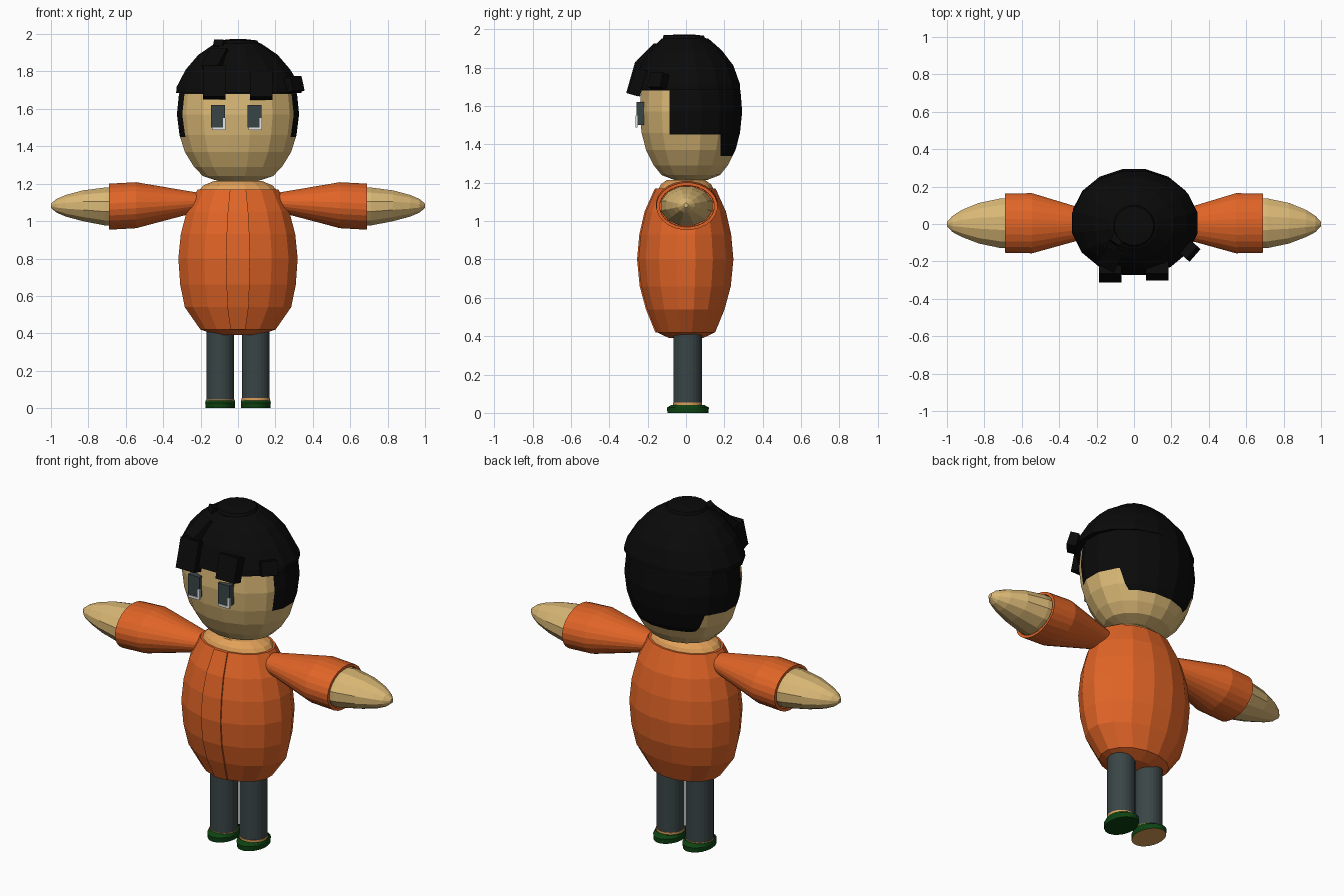
import bpy, bmesh, math
from mathutils import Matrix, Vector

if "Cube" in bpy.data.objects:
    bpy.data.objects.remove(bpy.data.objects["Cube"])


def material(name, rgb):
    m = bpy.data.materials.new(name)
    m.diffuse_color = (*rgb, 1)
    m.use_nodes = True
    m.node_tree.nodes["Principled BSDF"].inputs["Base Color"].default_value = m.diffuse_color
    return m


SKIN = material("skin", (0.70, 0.48, 0.18))
TAN = material("tan", (0.74, 0.35, 0.10))
ORANGE = material("orange_cloth", (0.75, 0.128, 0.02))
BLACK = material("black_hair", (0.003, 0.003, 0.003))
SLATE = material("slate", (0.042, 0.060, 0.062))
GREEN = material("dark_green", (0.004, 0.055, 0.006))
WHITE = material("white", (0.85, 0.85, 0.85))


def finish(bm, name, *mats):
    bmesh.ops.recalc_face_normals(bm, faces=bm.faces)
    me = bpy.data.meshes.new(name)
    bm.to_mesh(me)
    bm.free()
    for m in mats:
        me.materials.append(m)
    ob = bpy.data.objects.new(name, me)
    bpy.context.collection.objects.link(ob)
    return ob


def loft(rings, n, axis="z", sign=1):
    """Capped stack of ellipses: (position, radius a, radius b, centre a, centre b)."""
    bm = bmesh.new()
    rows = []
    for t, ra, rb, ca, cb in rings:
        row = []
        for i in range(n):
            ang = 2 * math.pi * (i + 0.5) / n
            a, b = ca + ra * math.cos(ang), cb + rb * math.sin(ang)
            row.append(bm.verts.new((a, b, t) if axis == "z" else (sign * t, a, b)))
        rows.append(row)
    for lo, hi in zip(rows, rows[1:]):
        for i in range(n):
            j = (i + 1) % n
            bm.faces.new((lo[i], lo[j], hi[j], hi[i]))
    bm.faces.new(rows[0])
    bm.faces.new(rows[-1])
    bmesh.ops.recalc_face_normals(bm, faces=bm.faces)
    return bm


def box(name, centre, size, mat, tilt=0, turn=0):
    bm = bmesh.new()
    mx = (Matrix.Translation(centre) @ Matrix.Rotation(turn, 4, "Z")
          @ Matrix.Rotation(tilt, 4, "X") @ Matrix.Diagonal((*size, 1)))
    bmesh.ops.create_cube(bm, size=1, matrix=mx)
    return finish(bm, name, mat)


# Head with hair painted on the sides and back
head_profile = [(1.215, 0.11), (1.24, 0.19), (1.29, 0.24), (1.37, 0.29), (1.46, 0.319),
                (1.57, 0.333), (1.68, 0.322), (1.78, 0.27), (1.86, 0.20), (1.92, 0.10)]
bm = loft([(z, r, r * 0.82, 0, 0.025) for z, r in head_profile], 16)
for co, no in (((0, -0.085, 0), (0, 1, 0)), ((0, 0.18, 0), (0, 1, 0)),
               ((0, 0, 1.45), (0, 0, 1)), ((0, 0, 1.34), (0, 0, 1))):
    bmesh.ops.bisect_plane(bm, geom=bm.verts[:] + bm.edges[:] + bm.faces[:],
                           plane_co=co, plane_no=no)
for f in bm.faces:
    c = f.calc_center_median()
    side = c.y > -0.085 and c.z > 1.45
    back = c.y > 0.18 and c.z > 1.34
    f.material_index = int(side or back or c.z > 1.69)
finish(bm, "head", SKIN, BLACK)

# Flared hair cap and crown
finish(loft([(1.685, 0.342, 0.283, 0.005, 0.005), (1.715, 0.340, 0.278, 0.004, 0.008),
             (1.81, 0.285, 0.247, 0, 0.005), (1.89, 0.215, 0.19, 0, 0),
             (1.95, 0.125, 0.125, 0, -0.005), (1.962, 0.06, 0.06, 0, -0.005)], 16),
       "hair_cap", BLACK)
finish(loft([(1.94, 0.12, 0.12, 0, -0.01), (1.966, 0.105, 0.105, 0, -0.01),
             (1.973, 0.04, 0.04, 0, -0.01)], 16), "hair_crown", BLACK)

# Fringe locks
box("fringe_lock_left", (-0.127, -0.257, 1.74), (0.12, 0.065, 0.17), BLACK, -0.28)
box("fringe_lock_right", (0.125, -0.252, 1.725), (0.12, 0.065, 0.14), BLACK, -0.28)
box("temple_lock", (0.30, -0.145, 1.73), (0.09, 0.05, 0.08), BLACK, -0.28, 0.85)
box("upper_lock", (-0.12, -0.175, 1.86), (0.10, 0.05, 0.14), BLACK, -0.85, -0.5)
box("crown_tuft", (-0.09, -0.08, 1.945), (0.06, 0.06, 0.035), BLACK, -0.3, -0.6)

# Eyes: dark blocks with a pale corner
for side, x in (("left", -0.107), ("right", 0.088)):
    box("eye_" + side, (x, -0.238, 1.56), (0.076, 0.040, 0.12), SLATE)
    box("eye_white_bottom_" + side, (x + 0.003, -0.258, 1.494), (0.072, 0.008, 0.014), WHITE)
    box("eye_white_side_" + side, (x + 0.034, -0.258, 1.52), (0.012, 0.008, 0.06), WHITE)

# Neck
finish(loft([(1.16, 0.215, 0.150, 0, 0), (1.19, 0.19, 0.135, 0, 0),
             (1.215, 0.13, 0.10, 0, 0)], 16), "neck", TAN)

# Jacket body with raised front placket
body = [(0.39, 0.11, 0.09), (0.42, 0.205, 0.155), (0.54, 0.29, 0.205), (0.66, 0.315, 0.238),
        (0.80, 0.325, 0.252), (0.93, 0.312, 0.24), (1.05, 0.28, 0.212), (1.17, 0.22, 0.157)]
bm = loft([(z, rx, ry, 0, 0) for z, rx, ry in body], 16)
front = [f for f in bm.faces if abs(f.calc_center_median().x) < 0.01 and f.normal.y < -0.7]
new = bmesh.ops.extrude_face_region(bm, geom=front)["geom"]
bmesh.ops.delete(bm, geom=front, context="FACES_ONLY")
bmesh.ops.translate(bm, vec=Vector((0, -0.008, 0)),
                    verts=[g for g in new if isinstance(g, bmesh.types.BMVert)])
finish(bm, "jacket", ORANGE)

# Arms, legs and shoes on both sides
for side, s in (("left", -1), ("right", 1)):
    finish(loft([(0.17, 0.05, 0.045, 0, 1.105), (0.23, 0.07, 0.055, 0, 1.10),
                 (0.545, 0.162, 0.124, 0.004, 1.085), (0.69, 0.160, 0.124, 0.005, 1.077),
                 (0.69, 0.143, 0.108, 0.005, 1.077), (0.66, 0.142, 0.107, 0.005, 1.077)],
                24, "x", s), "sleeve_" + side, ORANGE)
    finish(loft([(0.62, 0.139, 0.105, 0.004, 1.078), (0.71, 0.138, 0.105, 0.004, 1.078),
                 (0.83, 0.112, 0.085, 0.004, 1.082), (0.92, 0.075, 0.060, 0.003, 1.082),
                 (0.97, 0.045, 0.038, 0, 1.082), (1.0, 0.012, 0.012, 0, 1.082)],
                12, "x", s), "hand_" + side, SKIN)
    x = s * 0.095
    finish(loft([(0.035, 0.075, 0.075, x, 0.008), (0.45, 0.075, 0.075, x, 0.008)], 24),
           "leg_" + side, SLATE)
    top = 0.054 if s > 0 else 0.046
    finish(loft([(0.03, 0.077, 0.077, x, 0.008), (top, 0.077, 0.077, x, 0.008)], 24),
           "ankle_band_" + side, TAN)
    bm = loft([(0, 0.079, 0.108, x, 0.01), (0.028, 0.081, 0.11, x, 0.01),
               (0.042, 0.078, 0.085, x, 0.01)], 24)
    for f in bm.faces:  # bare sole under one shoe only
        f.material_index = int(s < 0 and f.normal.z < -0.9)
    finish(bm, "shoe_" + side, GREEN, TAN)
